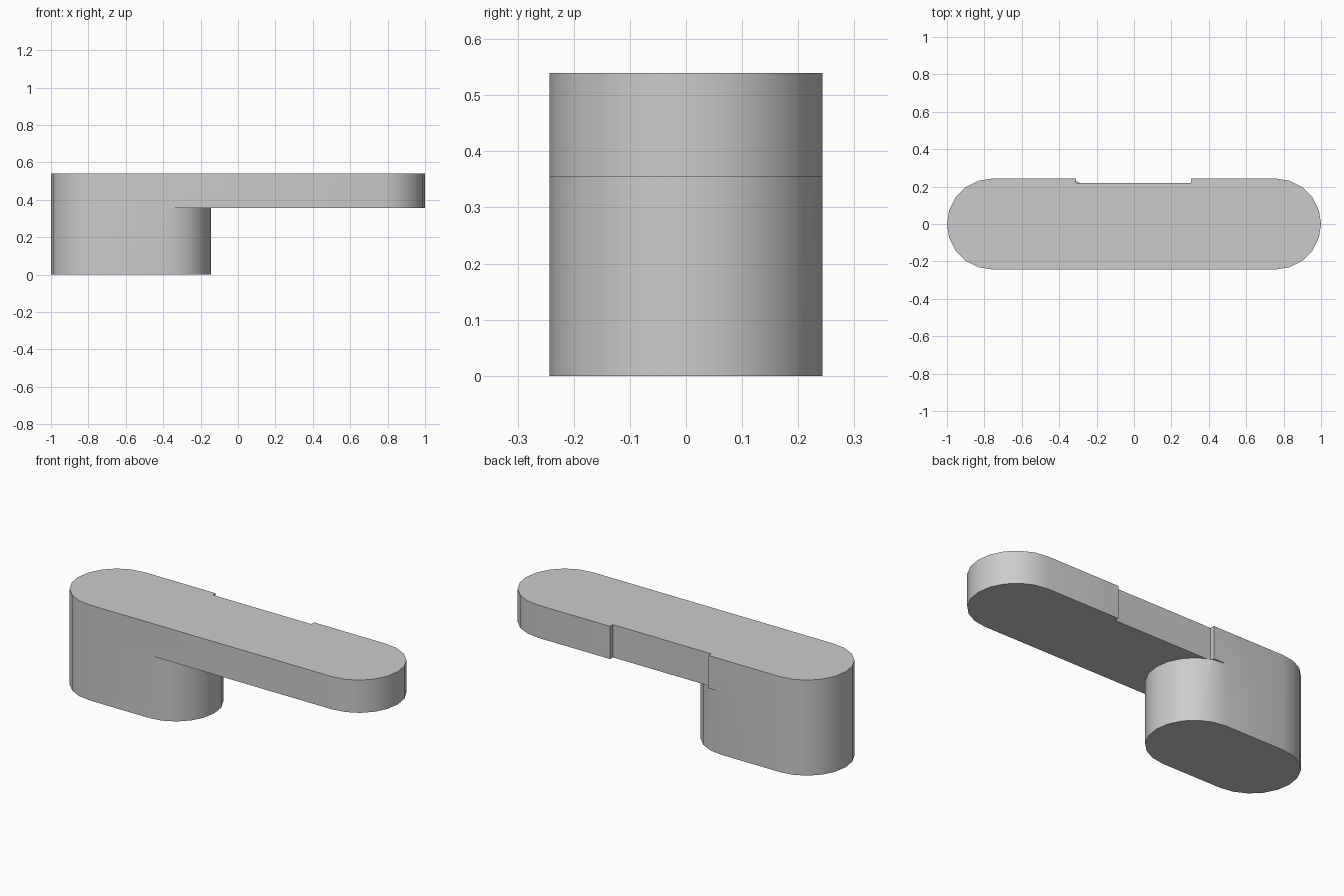
import bpy, bmesh, math

cube = bpy.data.objects.get("Cube")
if cube:
    bpy.data.objects.remove(cube)

RADIUS = 0.243
SPLIT = 0.355   # underside of the arm
TOP = 0.54
STEPS = 10      # segments in each rounded end

grey = bpy.data.materials.new("plain_grey")
grey.use_nodes = True
colour = (0.6, 0.6, 0.6, 1)
grey.diffuse_color = colour
grey.node_tree.nodes["Principled BSDF"].inputs["Base Color"].default_value = colour


def slot_outline(left, right, notch=()):
    """Counter-clockwise rounded slot; notch points go along the back side."""
    def arc(cx, start):
        return [(cx + RADIUS * math.cos(start + math.pi * i / STEPS),
                 RADIUS * math.sin(start + math.pi * i / STEPS))
                for i in range(STEPS + 1)]
    return (arc(right - RADIUS, -math.pi / 2) + list(notch)
            + arc(left + RADIUS, math.pi / 2))


def prism(name, outline, bottom, top):
    bm = bmesh.new()
    base = bm.faces.new([bm.verts.new((x, y, bottom)) for x, y in outline])
    up = bmesh.ops.extrude_face_region(bm, geom=[base], use_keep_orig=True)
    verts = [g for g in up["geom"] if isinstance(g, bmesh.types.BMVert)]
    bmesh.ops.translate(bm, verts=verts, vec=(0, 0, top - bottom))
    bmesh.ops.recalc_face_normals(bm, faces=bm.faces)
    mesh = bpy.data.meshes.new(name)
    bm.to_mesh(mesh)
    bm.free()
    mesh.materials.append(grey)
    obj = bpy.data.objects.new(name, mesh)
    bpy.context.collection.objects.link(obj)
    return obj


# Long arm with a shallow notch in the back
notch = [(0.305, RADIUS), (0.305, 0.218), (-0.31, 0.218), (-0.31, RADIUS)]
arm = prism("arm", slot_outline(-1, 1, notch), SPLIT, TOP)

# Short foot under the right end
foot = prism("foot", slot_outline(-1, -0.145), 0, SPLIT)

# Join the two into one solid lever
foot.name = "lever_body"
join = foot.modifiers.new("join_arm", "BOOLEAN")
join.operation = "UNION"
join.solver = "EXACT"
join.object = arm
bpy.ops.object.select_all(action="DESELECT")
bpy.context.view_layer.objects.active = foot
foot.select_set(True)
bpy.ops.object.modifier_apply(modifier=join.name)
bpy.data.objects.remove(arm)
bpy.ops.object.shade_smooth_by_angle(angle=math.radians(30))
